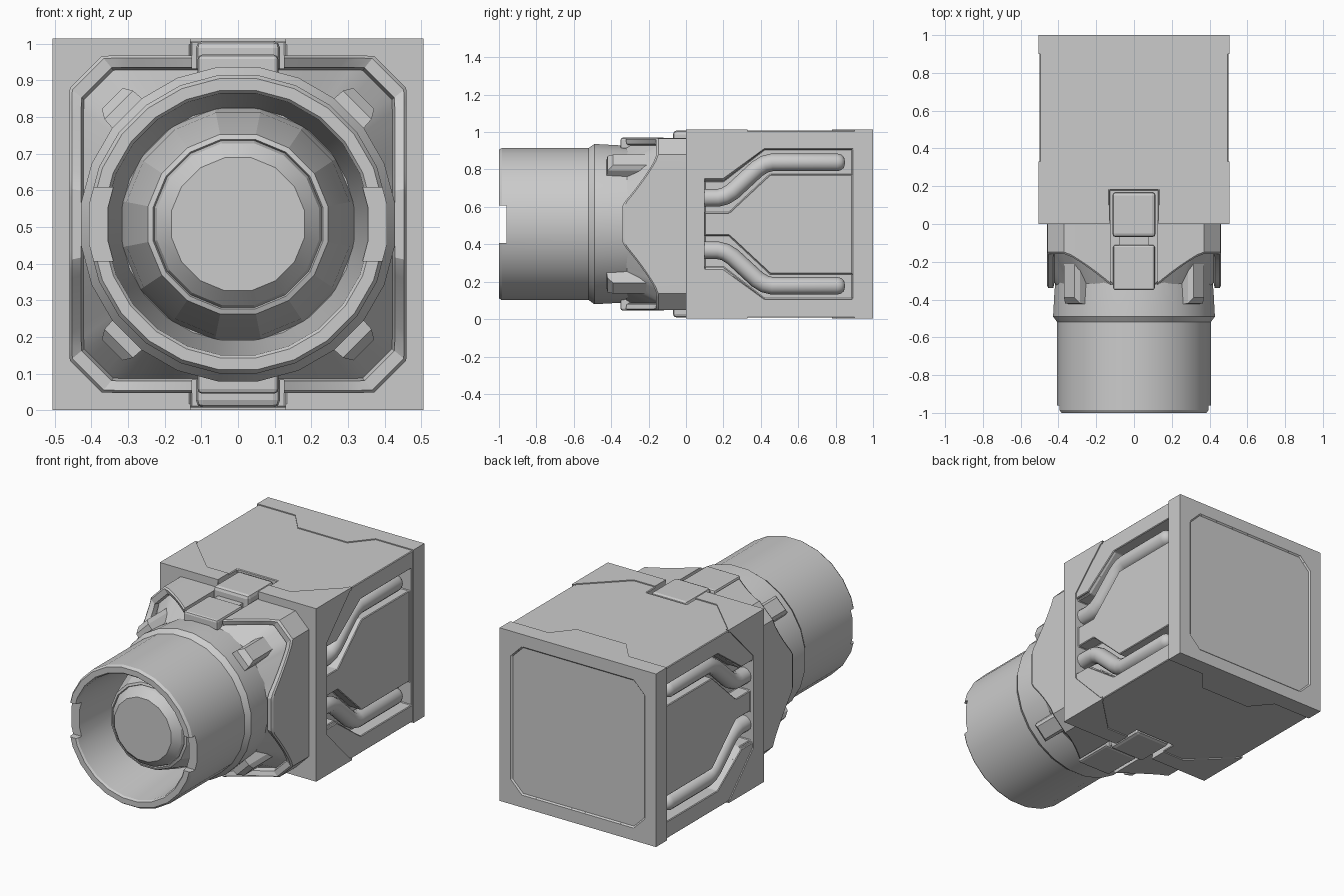
import bpy, bmesh
from math import sin, cos, pi, radians
from mathutils import Vector

cube = bpy.data.objects.get("Cube")
if cube:
    bpy.data.objects.remove(cube, do_unlink=True)

C = 0.508   # height of the central axis
H = 0.5     # half width of the body

grey = bpy.data.materials.new("light_grey")
grey.use_nodes = True
grey.diffuse_color = (0.6, 0.6, 0.6, 1)
grey.node_tree.nodes["Principled BSDF"].inputs["Base Color"].default_value = (0.6, 0.6, 0.6, 1)


def finish(name, bm, bevel=0, segments=2):
    bmesh.ops.recalc_face_normals(bm, faces=bm.faces)
    mesh = bpy.data.meshes.new(name)
    bm.to_mesh(mesh)
    bm.free()
    mesh.materials.append(grey)
    ob = bpy.data.objects.new(name, mesh)
    bpy.context.collection.objects.link(ob)
    if bevel:
        mod = ob.modifiers.new("Bevel", 'BEVEL')
        mod.width, mod.segments, mod.limit_method = bevel, segments, 'ANGLE'
    return ob


def loft(name, loops, bevel=0):
    """Skin a list of closed point loops and cap both ends."""
    bm = bmesh.new()
    rings = [[bm.verts.new(p) for p in loop] for loop in loops]
    for a, b in zip(rings, rings[1:]):
        for i in range(len(a)):
            j = (i + 1) % len(a)
            bm.faces.new((a[i], a[j], b[j], b[i]))
    bm.faces.new(rings[0])
    bm.faces.new(rings[-1])
    return finish(name, bm, bevel)


def around(u, y, w, k):
    """Point on body side k (0 top, 1 left, 2 bottom, 3 right), w outwards."""
    c, s = round(cos(k * pi / 2)), round(sin(k * pi / 2))
    return Vector((u * c + w * s, y, C + w * c - u * s))


def plate(name, outline, w0, w1, k, bevel=0):
    return loft(name, [[around(u, y, w, k) for u, y in outline] for w in (w0, w1)], bevel)


def rect(u, y0, y1):
    return [(-u, y0), (u, y0), (u, y1), (-u, y1)]


def lathe(name, profile, sides):
    turn = [2 * pi * (i + 0.5) / sides for i in range(sides)]
    return loft(name, [[(r * cos(t), y, C + r * sin(t)) for t in turn] for r, y in profile])


def activate(ob):
    bpy.ops.object.select_all(action='DESELECT')
    ob.select_set(True)
    bpy.context.view_layer.objects.active = ob


def cut(ob, cutter):
    mod = ob.modifiers.new("Cut", 'BOOLEAN')
    mod.operation, mod.solver, mod.object = 'DIFFERENCE', 'EXACT', cutter
    activate(ob)
    bpy.ops.object.modifier_apply(modifier=mod.name)
    bpy.data.objects.remove(cutter, do_unlink=True)


def smooth(ob, angle=30):
    activate(ob)
    bpy.ops.object.shade_smooth_by_angle(angle=radians(angle))


# Body block with pipe channels, clip notches and back panel
body = plate("body", rect(H, 0, 1), -H, H, 0)
recess = [(.24, .1), (.24, .2), (.40, .42), (.40, .89)]
channel = [(.23, .1), (.23, .2), (.40, .42), (.40, .89),
           (.265, .89), (.265, .45), (.06, .23), (.06, .1)]
for k in (1, 3):
    cut(body, plate("cutter", recess + [(-u, y) for u, y in reversed(recess)], .485, .6, k))
    for m in (1, -1):
        cut(body, plate("cutter", [(m * u, y) for u, y in channel], .41, .6, k))
for k in (0, 2):
    cut(body, plate("cutter", rect(.13, -.1, .18), .42, .6, k))
corner = [(.43, .36), (.36, .43), (-.36, .43), (-.43, .36),
          (-.43, -.36), (-.36, -.43), (.36, -.43), (.43, -.36)]
cut(body, loft("cutter", [[(x, y, C + z) for x, z in corner] for y in (.992, 1.1)]))
bev = body.modifiers.new("Bevel", 'BEVEL')
bev.width, bev.segments, bev.limit_method = .004, 1, 'ANGLE'

# Front cover wings and rear cap plates
E = H + .006
for k in range(4):
    inner = 0 if k % 2 else .13
    for m in (1, -1):
        wing = [(inner, 0), (E, 0), (E, .33), (.27, .1), (inner, .1)]
        plate("front_cover", [(m * u, y) for u, y in wing], .49, E, k)
    cap = rect(E, .9, 1)
    if k % 2 == 0:
        cap = [(-E, 1), (-E, .9), (-.26, .9), (-.16, .78),
               (.16, .78), (.26, .9), (E, .9), (E, 1)]
    plate("rear_cap", cap, .49, E, k)


# Side pipes with rounded ends
def pipe(name, side, up):
    path = [(.08, .14, 1), (.17, .14, 1), (.21, .15, 1), (.25, .175, 1),
            (.38, .295, 1), (.42, .32, 1), (.46, .33, 1), (.81, .33, 1),
            (.83, .33, .87), (.845, .33, .6), (.85, .33, .1)]
    curve = bpy.data.curves.new(name, 'CURVE')
    curve.dimensions = '3D'
    curve.bevel_depth, curve.bevel_resolution, curve.use_fill_caps = .047, 4, True
    line = curve.splines.new('POLY')
    line.points.add(len(path) - 1)
    for point, (y, h, r) in zip(line.points, path):
        point.co = (side * .445, y, C + up * h, 1)
        point.radius = r
    curve.materials.append(grey)
    ob = bpy.data.objects.new(name, curve)
    bpy.context.collection.objects.link(ob)


for side, label in ((1, "left"), (-1, "right")):
    pipe(label + "_upper_pipe", side, 1)
    pipe(label + "_lower_pipe", side, -1)


# Collar: chamfered square tube with a tongue on each side and corner pockets
def collar_loop(scale, offset=None, flat=None, radius=None):
    loop = []
    for i in range(120):
        t = 2 * pi * i / 120
        c, s = abs(cos(t)), abs(sin(t))
        r = radius or scale * min(.46 / max(c, s), .83 / (c + s))
        a = 45 - abs(i * 3 % 90 - 45)
        front = -.34 + .18 * min(max((a - 13) / 25, 0), 1)
        y = flat if flat is not None else front + offset
        loop.append((r * cos(t), y, C + r * sin(t)))
    return loop


collar = loft("collar", [collar_loop(1, flat=.02), collar_loop(1, .012), collar_loop(.985, 0),
                         collar_loop(.93, 0), collar_loop(.915, .03),
                         collar_loop(1, flat=-.34, radius=.405)])
for k in (0, 2):
    cut(collar, plate("cutter", rect(.125, -.5, .1), .425, .6, k))
smooth(collar, 25)

# Clips bridging collar and body
for k, label in ((0, "top"), (2, "bottom")):
    plate(label + "_clip_front", rect(.11, -.35, -.11), .40, .462, k, .012)
    plate(label + "_clip_link", rect(.08, -.13, .02), .40, .452, k)
    plate(label + "_clip_rear", rect(.115, -.07, .17), .40, .5, k, .02)

# Barrel with stepped ring, hollow front and side notches
barrel = lathe("barrel", [(.41, -.2), (.425, -.36), (.432, -.49), (.41, -.52), (.41, -.985),
                          (.4, -1), (.368, -1), (.36, -.99), (.32, -.55)], 24)
for k in (1, 3):
    cut(barrel, plate("cutter", rect(.1, -1.1, -.96), .3, .6, k))
smooth(barrel)

# Lens bulb
lens = lathe("lens", [(.325, -.52), (.31, -.64), (.255, -.81), (.25, -.825), (.236, -.83),
                      (.232, -.82), (.225, -.84), (.185, -.88)], 16)
smooth(lens, 20)

# Diagonal lugs around the barrel
for i in range(4):
    t = pi / 4 + i * pi / 2
    out, across = Vector((cos(t), 0, sin(t))), Vector((-sin(t), 0, cos(t)))
    mid = Vector((0, 0, C))
    loops = [[mid + out * r + across * (w * m) + Vector((0, y, 0))
              for m, y in ((-1, y0), (1, y0), (1, -.2), (-1, -.2))]
             for r, w, y0 in ((.38, .06, -.43), (.46, .055, -.42), (.485, .04, -.39))]
    loft("barrel_lug", loops)
